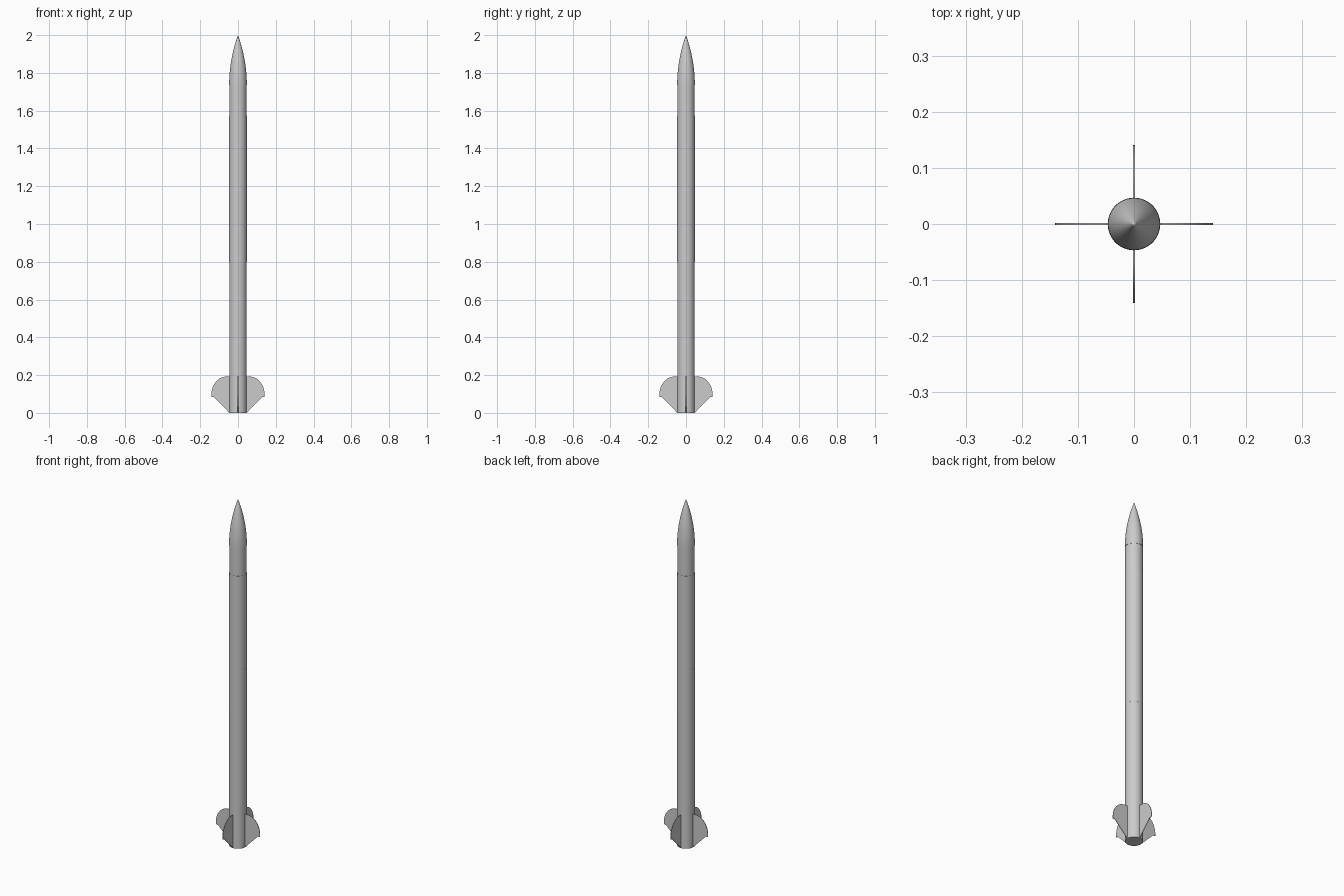
import bpy, bmesh
from math import sin, cos, pi, sqrt, radians

if "Cube" in bpy.data.objects:
    bpy.data.objects.remove(bpy.data.objects["Cube"])

R = 0.0468        # body radius
NOSE_Z = 1.735    # nose cone base
TOP = 2.0


def make_object(name, bm, smooth=True):
    bmesh.ops.recalc_face_normals(bm, faces=bm.faces)
    mesh = bpy.data.meshes.new(name)
    bm.to_mesh(mesh)
    bm.free()
    obj = bpy.data.objects.new(name, mesh)
    bpy.context.collection.objects.link(obj)
    if smooth:
        bpy.context.view_layer.objects.active = obj
        obj.select_set(True)
        bpy.ops.object.shade_smooth_by_angle(angle=radians(30))
        obj.select_set(False)
    return obj


def lathe(name, profile, steps=64):
    # Spin a (radius, z) profile around the z axis
    bm = bmesh.new()
    verts = [bm.verts.new((r, 0, z)) for r, z in profile]
    edges = [bm.edges.new(p) for p in zip(verts, verts[1:])]
    bmesh.ops.spin(bm, geom=verts + edges, cent=(0, 0, 0), axis=(0, 0, 1),
                   angle=2 * pi, steps=steps)
    bmesh.ops.remove_doubles(bm, verts=bm.verts, dist=1e-5)
    return make_object(name, bm)


# Body tubes, with the coupler a hair narrower below the nose
lathe("lower_body_tube", [(0, 0), (R - 0.0006, 0), (R - 0.0006, 0.8), (0, 0.8)])
lathe("upper_body_tube", [(0, 0.8), (R, 0.8), (R, 1.575), (0, 1.575)])
lathe("payload_tube", [(0, 1.575), (R - 0.0012, 1.575), (R - 0.0012, NOSE_Z), (0, NOSE_Z)])

# Tangent ogive nose cone
L = TOP - NOSE_Z
rho = (R * R + L * L) / (2 * R)
ogive = [(0, NOSE_Z)]
for i in range(24):
    h = L * i / 24
    ogive.append((sqrt(rho * rho - h * h) + R - rho, NOSE_Z + h))
ogive.append((0, TOP))
lathe("nose_cone", ogive)

# Fin outline: swept trailing edge, small tip step, rounded leading edge
outline = [(0.04, 0.0), (R, 0.001), (0.127, 0.083), (0.141, 0.085)]
outline += [(0.063 + 0.078 * cos(a), 0.095 + 0.097 * sin(a))
            for a in (pi / 2 * i / 16 for i in range(17))]
outline.append((0.04, 0.192))
T = 0.0015
for k in range(4):
    c, s = round(cos(k * pi / 2)), round(sin(k * pi / 2))
    bm = bmesh.new()
    face = bm.faces.new([bm.verts.new((x * c + T * s, x * s - T * c, z)) for x, z in outline])
    ext = bmesh.ops.extrude_face_region(bm, geom=[face])
    bmesh.ops.translate(bm, vec=(-2 * T * s, 2 * T * c, 0),
                        verts=[v for v in ext["geom"] if isinstance(v, bmesh.types.BMVert)])
    make_object(f"fin_{k + 1}", bm)

# Tiny flush rivets around the middle of the body
for k in range(4):
    a = k * pi / 2
    bpy.ops.mesh.primitive_cylinder_add(
        vertices=12, radius=0.002, depth=0.004,
        location=((R - 0.0015) * cos(a), (R - 0.0015) * sin(a), 1.03),
        rotation=(0, pi / 2, a))
    bpy.context.object.name = f"rivet_{k + 1}"
